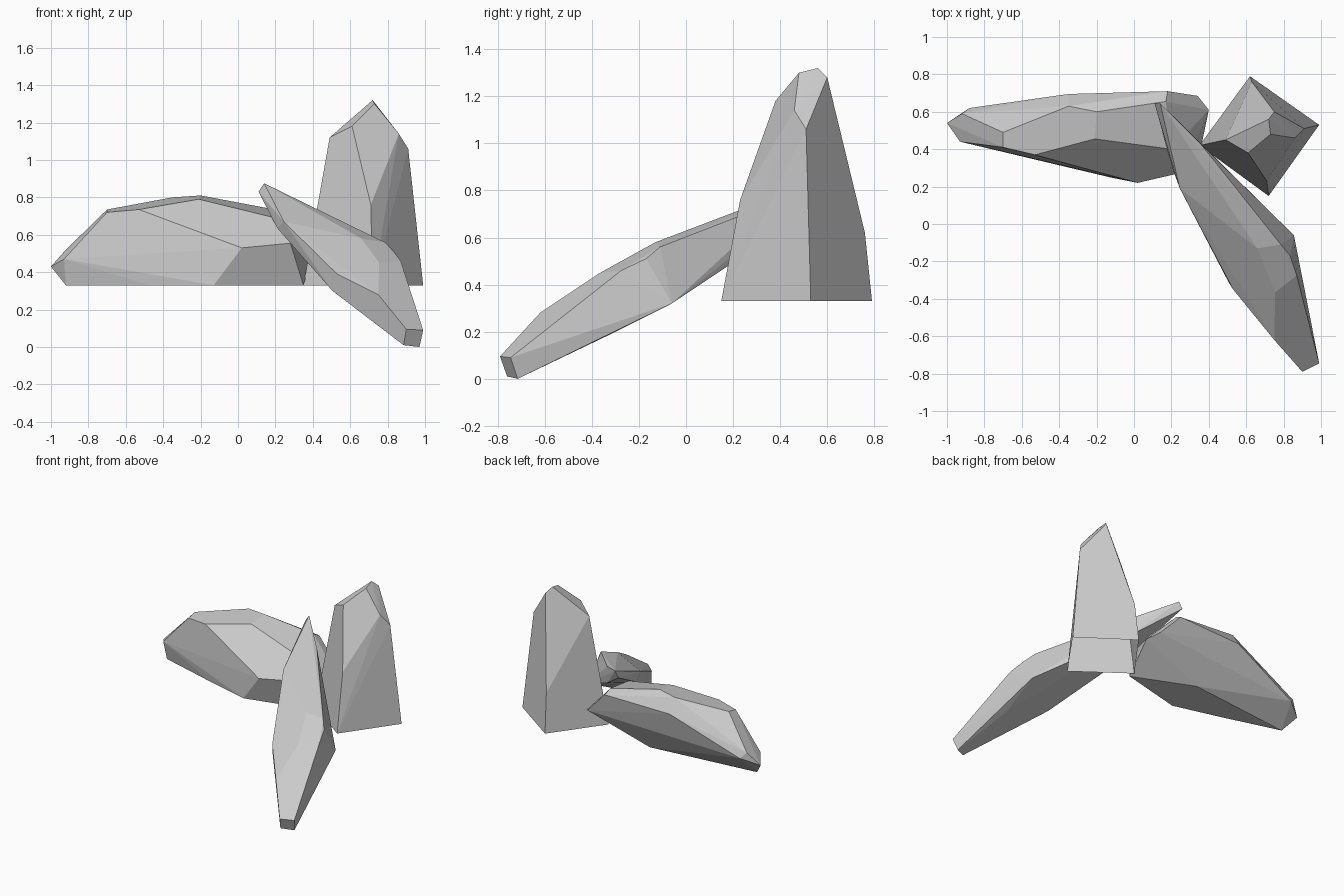
import bpy
import bmesh
import math
from mathutils import Vector

# Remove the default object only
default_cube = bpy.data.objects.get("Cube")
if default_cube:
    bpy.data.objects.remove(default_cube, do_unlink=True)

GROUND = 0.33  # level on which the two larger stones are cut flat


def make_material(name, colour):
    material = bpy.data.materials.new(name)
    material.use_nodes = True
    material.diffuse_color = colour
    shader = next(n for n in material.node_tree.nodes if n.type == 'BSDF_PRINCIPLED')
    shader.inputs["Base Color"].default_value = colour
    shader.inputs["Roughness"].default_value = 1.0
    return material


def make_rock(name, corners, material, open_base=False):
    """Wrap a faceted stone around its corner points."""
    bm = bmesh.new()
    for corner in corners:
        bm.verts.new(Vector(corner))
    bmesh.ops.convex_hull(bm, input=list(bm.verts), use_existing_faces=False)

    # Drop corners that ended up inside the stone
    loose = [v for v in bm.verts if not v.link_faces]
    bmesh.ops.delete(bm, geom=loose, context='VERTS')
    bmesh.ops.recalc_face_normals(bm, faces=list(bm.faces))

    # Merge nearly flat neighbours into broad facets
    bmesh.ops.dissolve_limit(bm, angle_limit=math.radians(3),
                             verts=list(bm.verts), edges=list(bm.edges))
    if open_base:
        base = [f for f in bm.faces if f.normal.z < -0.9]
        bmesh.ops.delete(bm, geom=base, context='FACES')

    for face in bm.faces:
        face.smooth = False
    mesh = bpy.data.meshes.new(name)
    bm.to_mesh(mesh)
    bm.free()
    mesh.materials.append(material)
    rock = bpy.data.objects.new(name, mesh)
    bpy.context.collection.objects.link(rock)
    return rock


stone_grey = make_material("stone grey", (0.6, 0.6, 0.6, 1.0))

# Tall upright stone, hollow underneath
upright_corners = [
    # foot
    (.62, .79, GROUND), (.99, .53, GROUND), (.72, .15, GROUND), (.35, .42, GROUND),
    # waist
    (.63, .76, .62), (.71, .23, .76),
    # shoulders
    (.49, .45, 1.12), (.61, .38, 1.18), (.86, .46, 1.14), (.91, .51, 1.06),
    # crown
    (.73, .48, 1.3), (.72, .56, 1.32), (.75, .6, 1.28),
]
make_rock("upright_rock", upright_corners, stone_grey, open_base=True)

# Long stone lying across the back
lying_corners = [
    # flat underside
    (-.92, .47, GROUND), (-.47, .34, GROUND), (-.13, .25, GROUND),
    (.35, .37, GROUND), (-.09, .56, GROUND),
    # pointed end
    (-1, .54, .43), (-.92, .59, .52), (-.93, .44, .47), (-.88, .62, .48),
    # front shoulder
    (-.7, .41, .72), (-.53, .37, .735), (.02, .22, .53), (.28, .28, .555),
    # ridge
    (-.7, .49, .735), (-.21, .455, .79), (-.35, .63, .8), (-.2, .6, .81),
    (.17, .655, .74), (.2, .4, .69),
    # back shoulder and blunt end
    (-.35, .695, .7), (.18, .71, .71), (.34, .685, .54), (.4, .61, .5),
]
make_rock("lying_rock", lying_corners, stone_grey)

# Slender stone leaning forward and down
leaning_corners = [
    # lower tip
    (.9, -.79, .095), (.99, -.745, .09), (.885, -.76, .01), (.97, -.715, 0),
    # upper side
    (.75, -.62, .28), (.755, -.365, .45), (.66, -.13, .58), (.785, -.11, .56),
    # outer edge
    (.87, -.275, .46), (.835, -.17, .51), (.855, -.06, .32), (.85, -.34, .18),
    # inner edge
    (.53, -.35, .39), (.505, -.31, .3), (.245, .19, .67), (.21, .285, .635),
    # upper tip
    (.14, .645, .875), (.11, .645, .83), (.355, .43, .77), (.36, .42, .64),
]
make_rock("leaning_rock", leaning_corners, stone_grey)
